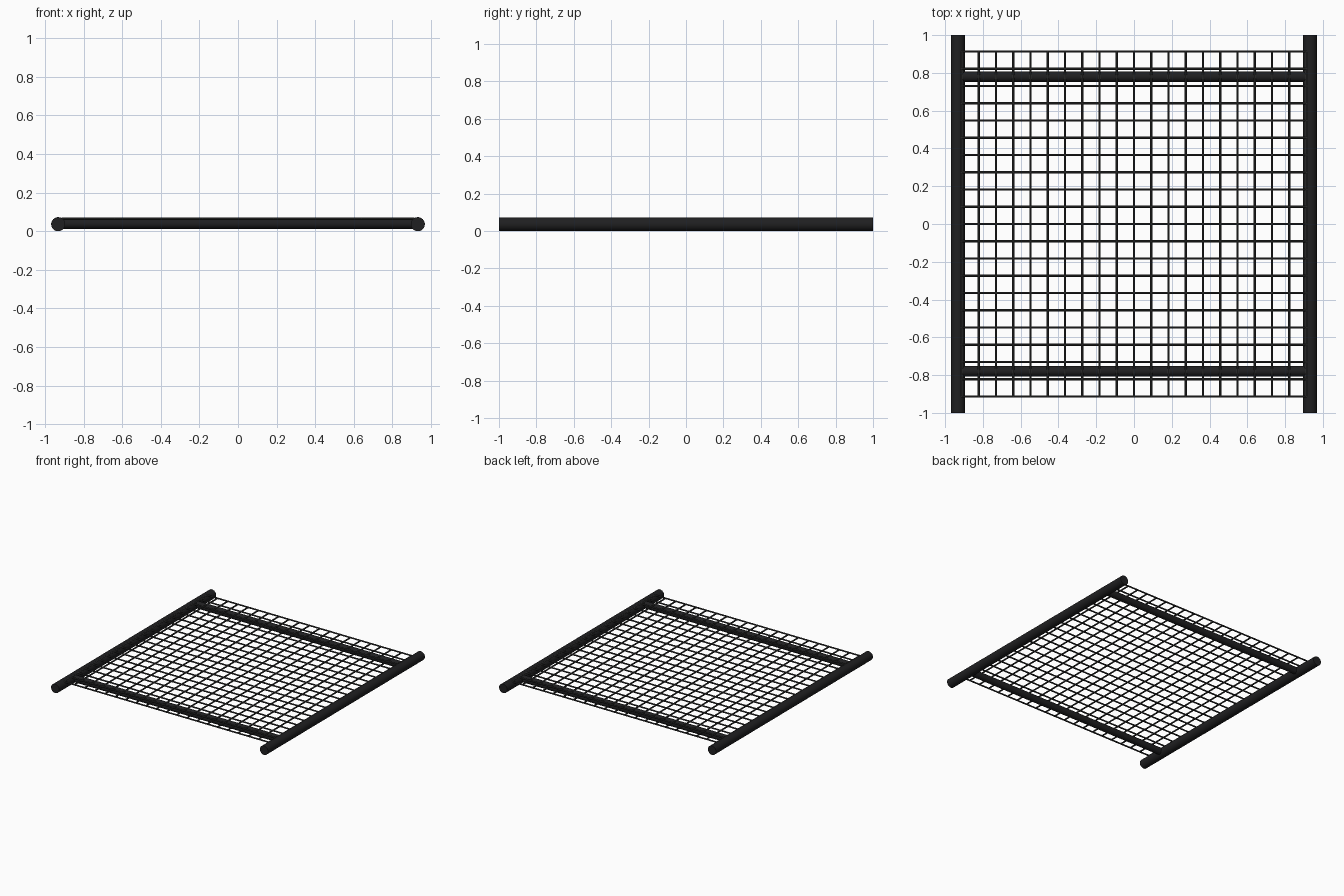
import bpy, bmesh, math
from mathutils import Matrix, Vector

if "Cube" in bpy.data.objects:
    bpy.data.objects.remove(bpy.data.objects["Cube"])


def material(name, c):
    m = bpy.data.materials.new(name)
    m.diffuse_color = (c[0], c[1], c[2], 1)
    m.use_nodes = True
    m.node_tree.nodes["Principled BSDF"].inputs["Base Color"].default_value = m.diffuse_color
    return m


black = material("black_tube", (0.014, 0.014, 0.015))
grey = material("dark_wire", (0.032, 0.033, 0.032))


def rods(name, items, mat, sides):
    """One object made of capped rods: (centre, axis, length, radius)."""
    bm = bmesh.new()
    for centre, axis, length, radius in items:
        rot = Matrix.Rotation(math.pi / 2, 4, 'Y' if axis == 'X' else 'X')
        bmesh.ops.create_cone(bm, cap_ends=True, segments=sides, radius1=radius,
                              radius2=radius, depth=length,
                              matrix=Matrix.Translation(Vector(centre)) @ rot)
    me = bpy.data.meshes.new(name)
    bm.to_mesh(me)
    bm.free()
    me.materials.append(mat)
    ob = bpy.data.objects.new(name, me)
    bpy.context.collection.objects.link(ob)
    bpy.ops.object.select_all(action='DESELECT')
    ob.select_set(True)
    bpy.context.view_layer.objects.active = ob
    bpy.ops.object.shade_smooth_by_angle(angle=math.radians(40))


R = 0.0365
# side rails and cross bars
for side, s in (("left", -1), ("right", 1)):
    rods(side + "_rail", [((s * 0.932, 0, R), 'Y', 2.0, R)], black, 32)
for side, s in (("front", -1), ("back", 1)):
    rods(side + "_cross_bar", [((0, s * 0.78, 0.04), 'X', 1.864, 0.0275)], black, 32)

# wire grid resting on the cross bars
step, r, z = 0.0913, 0.006, 0.064
grid = [i * step for i in range(-10, 11)]
rods("lengthwise_wires", [((g, 0, z), 'Y', 1.83, r) for g in grid], grey, 8)
rods("crosswise_wires", [((0, g, z), 'X', 1.83, r) for g in grid], grey, 8)
